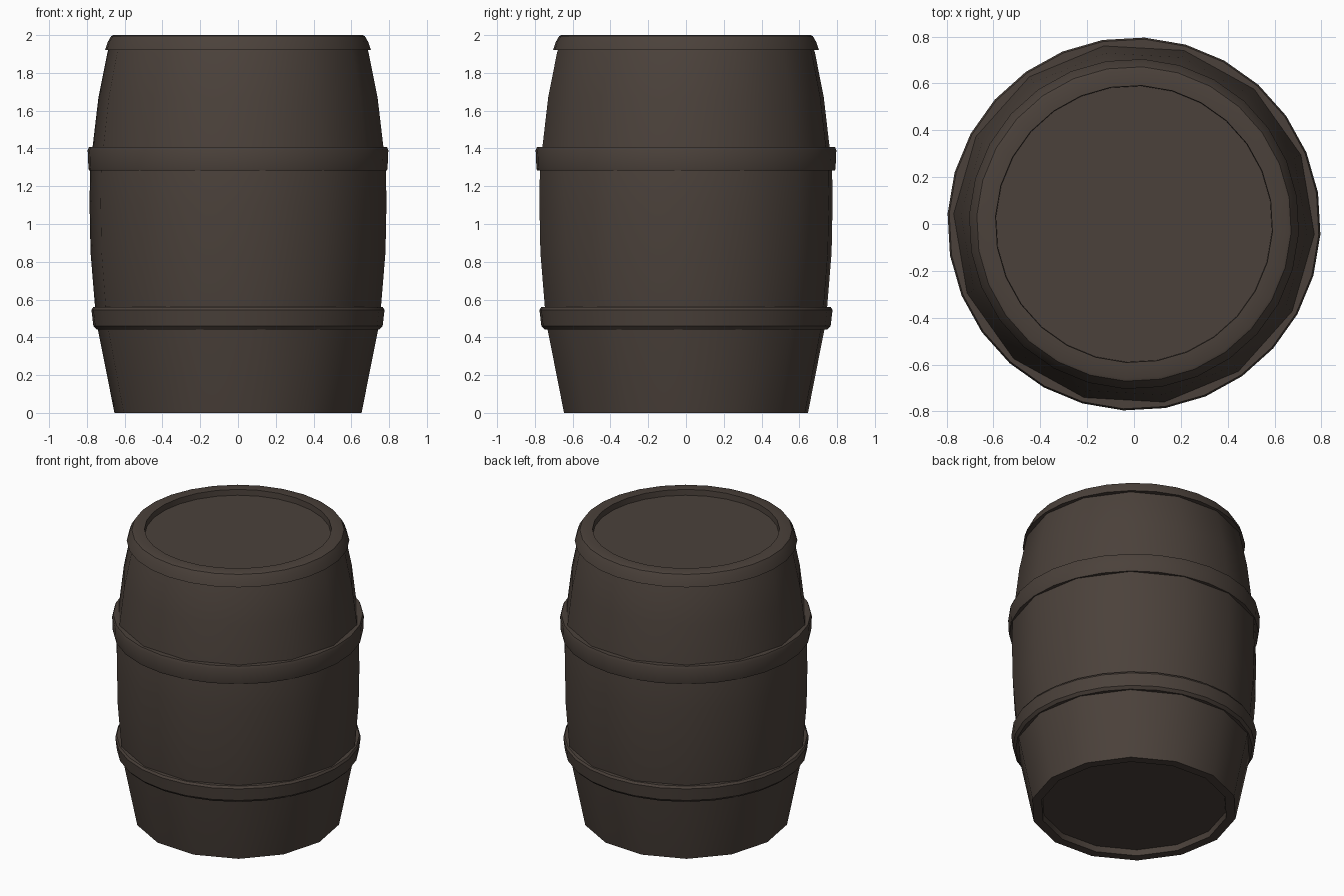
import bpy, bmesh, math

if "Cube" in bpy.data.objects:
    bpy.data.objects.remove(bpy.data.objects["Cube"])

wood = bpy.data.materials.new("dark brown wood")
wood.diffuse_color = (0.070, 0.053, 0.043, 1)
wood.use_nodes = True
wood.node_tree.nodes["Principled BSDF"].inputs["Base Color"].default_value = wood.diffuse_color
OFFSET = math.radians(-3.2)


def lathe(name, profile, sides, loop=False):
    """Spin an (radius, z) profile; open profiles get capped at both ends."""
    bm = bmesh.new()
    rings = []
    for r, z in profile:
        rings.append([bm.verts.new((r * math.cos(OFFSET + 2 * math.pi * i / sides),
                                    r * math.sin(OFFSET + 2 * math.pi * i / sides), z))
                      for i in range(sides)])
    pairs = list(zip(rings, rings[1:]))
    if loop:
        pairs.append((rings[-1], rings[0]))
    for a, b in pairs:
        for i in range(sides):
            j = (i + 1) % sides
            bm.faces.new((a[i], a[j], b[j], b[i]))
    if not loop:
        bm.faces.new(rings[0][::-1])
        bm.faces.new(rings[-1])
    bmesh.ops.recalc_face_normals(bm, faces=bm.faces)
    me = bpy.data.meshes.new(name)
    bm.to_mesh(me)
    bm.free()
    me.materials.append(wood)
    ob = bpy.data.objects.new(name, me)
    bpy.context.collection.objects.link(ob)
    bpy.ops.object.select_all(action='DESELECT')
    ob.select_set(True)
    bpy.context.view_layer.objects.active = ob
    bpy.ops.object.shade_smooth_by_angle(angle=math.radians(35))
    return ob


# Staved body with recessed bottom
lathe("barrel_body", [(0.59, 0.04), (0.595, 0.0), (0.655, 0.0), (0.743, 0.44),
                      (0.758, 0.56), (0.782, 0.85), (0.787, 1.1), (0.785, 1.27),
                      (0.772, 1.40), (0.74, 1.67), (0.692, 1.91), (0.68, 1.94)], 14)

# Top rim with recessed lid
lathe("top_rim_and_lid", [(0.64, 1.92), (0.705, 1.92), (0.69, 1.965), (0.672, 1.995), (0.66, 2.0),
                          (0.592, 2.0), (0.59, 1.96)], 28)

# Hoops
lathe("upper_hoop", [(0.73, 1.283), (0.79, 1.283), (0.793, 1.295), (0.797, 1.39),
                     (0.79, 1.408), (0.73, 1.408)], 28, True)
lathe("lower_hoop", [(0.70, 0.442), (0.750, 0.442), (0.767, 0.46), (0.777, 0.545),
                     (0.768, 0.56), (0.70, 0.56)], 28, True)
